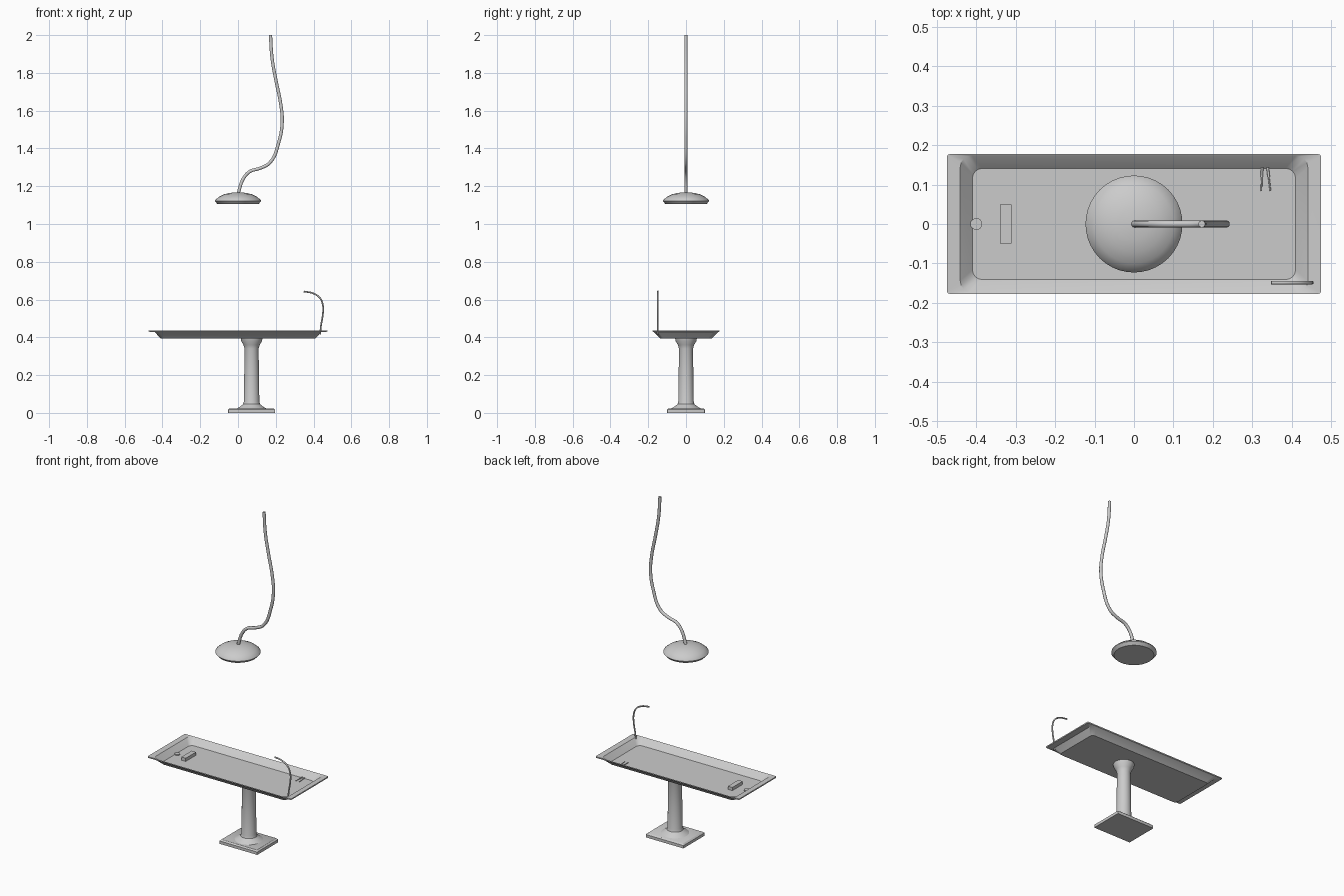
import bpy, bmesh, math
from mathutils import Vector

if "Cube" in bpy.data.objects:
    bpy.data.objects.remove(bpy.data.objects["Cube"])

mat = bpy.data.materials.new("brushed_steel_grey")
mat.diffuse_color = (0.6, 0.6, 0.6, 1)
mat.use_nodes = True
mat.node_tree.nodes["Principled BSDF"].inputs["Base Color"].default_value = mat.diffuse_color


def finish(name, bm, smooth=True):
    bmesh.ops.recalc_face_normals(bm, faces=bm.faces)
    me = bpy.data.meshes.new(name)
    bm.to_mesh(me)
    bm.free()
    ob = bpy.data.objects.new(name, me)
    bpy.context.collection.objects.link(ob)
    me.materials.append(mat)
    if smooth:
        bpy.ops.object.select_all(action='DESELECT')
        ob.select_set(True)
        bpy.context.view_layer.objects.active = ob
        bpy.ops.object.shade_smooth_by_angle(angle=math.radians(35))
    return ob


def loft(name, rings):
    """Skin a stack of equal-length point rings and cap both ends."""
    bm = bmesh.new()
    loops = [[bm.verts.new(p) for p in r] for r in rings]
    n = len(loops[0])
    for a, b in zip(loops, loops[1:]):
        for i in range(n):
            j = (i + 1) % n
            bm.faces.new((a[i], a[j], b[j], b[i]))
    bm.faces.new(loops[0])
    bm.faces.new(loops[-1])
    return finish(name, bm)


def round_rect(hx, hy, z, r, cx=0, seg=4):
    pts = []
    for k, (sx, sy) in enumerate(((1, 1), (-1, 1), (-1, -1), (1, -1))):
        for i in range(seg + 1):
            a = math.pi / 2 * (k + i / seg)
            pts.append((cx + sx * (hx - r) + r * math.cos(a),
                        sy * (hy - r) + r * math.sin(a), z))
    return pts


def turned(name, profile, cx=0, cy=0, n=32):
    return loft(name, [[(cx + r * math.cos(math.tau * i / n),
                         cy + r * math.sin(math.tau * i / n), z)
                        for i in range(n)] for r, z in profile])


def tube(name, pts, radius):
    cu = bpy.data.curves.new(name, 'CURVE')
    cu.dimensions = '3D'
    cu.bevel_depth = radius
    cu.bevel_resolution = 3
    cu.resolution_u = 6
    cu.use_fill_caps = True
    sp = cu.splines.new('BEZIER')
    sp.bezier_points.add(len(pts) - 1)
    for bp, p in zip(sp.bezier_points, pts):
        bp.co = p
        bp.handle_left_type = bp.handle_right_type = 'AUTO'
    ob = bpy.data.objects.new(name, cu)
    bpy.context.collection.objects.link(ob)
    cu.materials.append(mat)
    bpy.ops.object.select_all(action='DESELECT')
    ob.select_set(True)
    bpy.context.view_layer.objects.active = ob
    bpy.ops.object.convert(target='MESH')
    bpy.ops.object.shade_smooth_by_angle(angle=math.radians(40))


def box(name, lo, hi):
    bm = bmesh.new()
    bmesh.ops.create_cube(bm, size=1)
    lo, hi = Vector(lo), Vector(hi)
    for v in bm.verts:
        v.co = (lo + hi) / 2 + v.co * (hi - lo)
    return finish(name, bm, False)


# shallow table tray: underside, rim, inner walls, floor
loft("table_tray", [
    round_rect(0.41, 0.138, 0.395, 0.02),
    round_rect(0.44, 0.17, 0.427, 0.025),
    round_rect(0.474, 0.177, 0.43, 0.006),
    round_rect(0.474, 0.177, 0.437, 0.006),
    round_rect(0.441, 0.174, 0.435, 0.03),
    round_rect(0.41, 0.141, 0.402, 0.025),
])

# pedestal: square foot and flared column
loft("pedestal_foot", [
    round_rect(0.125, 0.1, 0.0, 0.004, 0.072),
    round_rect(0.125, 0.1, 0.017, 0.004, 0.072),
    round_rect(0.117, 0.092, 0.024, 0.004, 0.072),
])
turned("pedestal_column", [
    (0.08, 0.022), (0.06, 0.034), (0.045, 0.046), (0.041, 0.06), (0.039, 0.2),
    (0.037, 0.34), (0.043, 0.36), (0.055, 0.38), (0.058, 0.398)], 0.072)

# hanging lamp: domed shade and cable
turned("lamp_shade", [
    (0.108, 1.105), (0.123, 1.121), (0.121, 1.127), (0.10, 1.144),
    (0.072, 1.158), (0.04, 1.165), (0.01, 1.168)], n=40)
tube("lamp_cable", [(x, 0, z) for x, z in (
    (0, 1.16), (0.03, 1.243), (0.063, 1.278), (0.116, 1.295), (0.169, 1.325),
    (0.217, 1.437), (0.234, 1.54), (0.227, 1.63), (0.20, 1.765),
    (0.18, 1.88), (0.172, 2.0))], 0.009)

# faucet over the front right corner
tube("faucet", [(x, -0.149, z) for x, z in (
    (0.435, 0.415), (0.439, 0.46), (0.449, 0.52), (0.45, 0.565),
    (0.435, 0.607), (0.40, 0.632), (0.348, 0.643))], 0.0045)

# head block and drain
box("head_block", (-0.34, -0.049, 0.40), (-0.311, 0.049, 0.421))
turned("drain", [(0.015, 0.40), (0.015, 0.407)], -0.4, n=20)

# two small hand tools lying on the tray, each a thin shaft with a wider grip
for i, (a, b) in enumerate((((0.325, 0.143), (0.323, 0.084)),
                            ((0.339, 0.143), (0.346, 0.084)))):
    a, b = Vector((*a, 0.405)), Vector((*b, 0.405))
    tube(f"hand_tool_{i + 1}", [a, b], 0.002)
    tube(f"hand_tool_grip_{i + 1}", [a, a.lerp(b, 0.4)], 0.0032)
